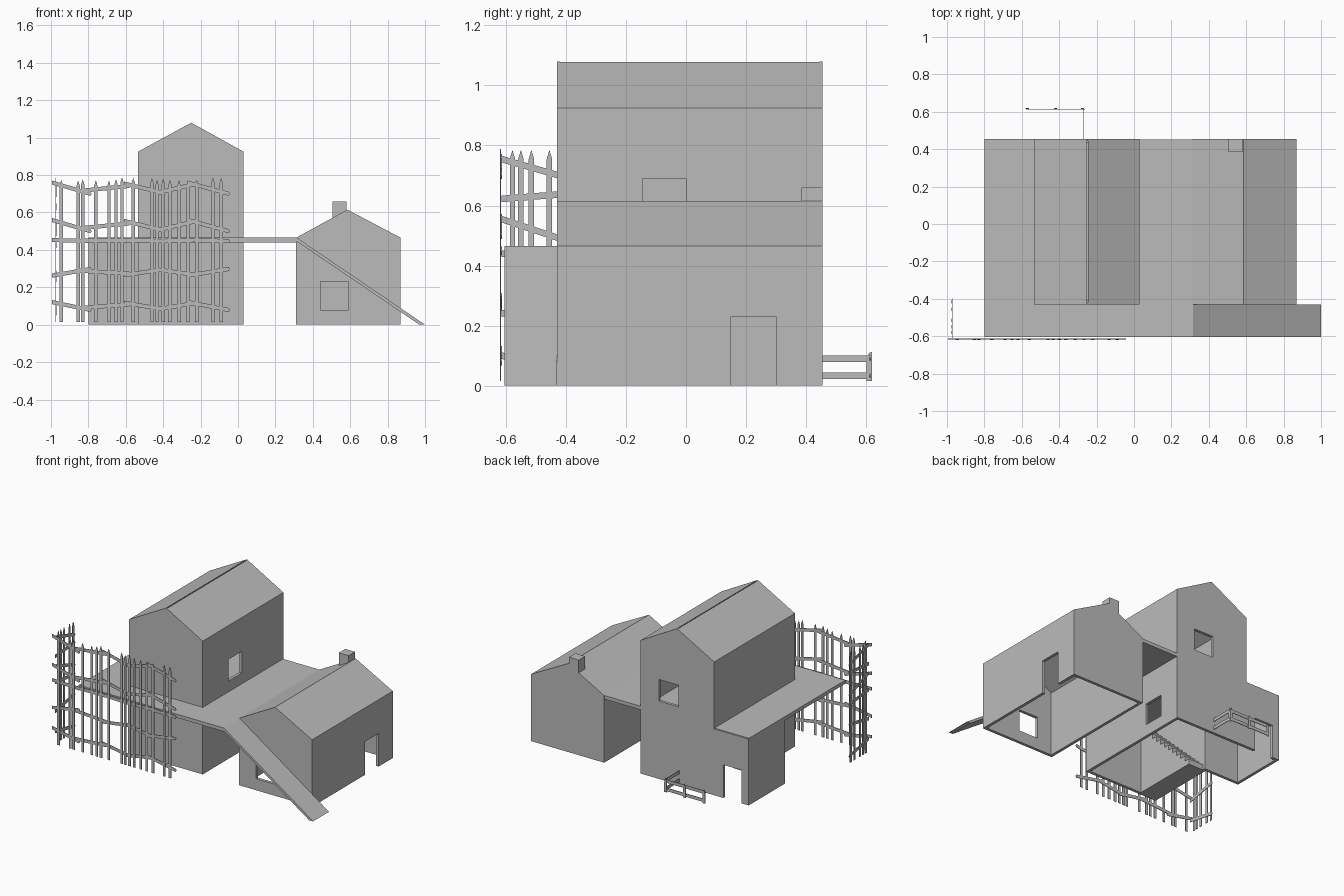
import bpy, bmesh, random
from mathutils import Vector

random.seed(4)
cube = bpy.data.objects.get("Cube")
if cube:
    bpy.data.objects.remove(cube, do_unlink=True)

grey = bpy.data.materials.new("plain grey")
grey.use_nodes = True
COLOUR = (0.5, 0.5, 0.5, 1)
grey.diffuse_color = COLOUR
grey.node_tree.nodes["Principled BSDF"].inputs["Base Color"].default_value = COLOUR


def add_prism(bm, pts, axis, a, b):
    """Extrude a flat outline (horizontal, z) from a to b along x or y."""
    def place(p, d):
        return (p[0], d, p[1]) if axis == "y" else (d, p[0], p[1])
    near = [bm.verts.new(place(p, a)) for p in pts]
    far = [bm.verts.new(place(p, b)) for p in pts]
    bm.faces.new(near)
    bm.faces.new(far[::-1])
    n = len(pts)
    for i in range(n):
        j = (i + 1) % n
        bm.faces.new((near[j], near[i], far[i], far[j]))


def finish(name, bm):
    bmesh.ops.recalc_face_normals(bm, faces=bm.faces[:])
    mesh = bpy.data.meshes.new(name)
    bm.to_mesh(mesh)
    bm.free()
    mesh.materials.append(grey)
    obj = bpy.data.objects.new(name, mesh)
    bpy.context.collection.objects.link(obj)
    return obj


def prism(name, pts, axis, a, b):
    bm = bmesh.new()
    add_prism(bm, pts, axis, a, b)
    return finish(name, bm)


def box(name, x0, x1, y0, y1, z0, z1):
    return prism(name, [(x0, z0), (x1, z0), (x1, z1), (x0, z1)], "y", y0, y1)


def boolean(obj, other, operation="DIFFERENCE"):
    mod = obj.modifiers.new("cut", "BOOLEAN")
    mod.operation = operation
    mod.solver = "EXACT"
    mod.object = other
    other.hide_render = True
    bpy.context.view_layer.objects.active = obj
    bpy.ops.object.modifier_apply(modifier=mod.name)
    bpy.data.objects.remove(other, do_unlink=True)


def cut(obj, *bounds):
    boolean(obj, box("cutter", *bounds))


def gable(x0, x1, xr, z0, eave, ridge):
    return [(x0, z0), (x1, z0), (x1, eave), (xr, ridge), (x0, eave)]


FRONT, BACK, T = -0.43, 0.455, 0.02
DECK = 0.465

# Small house: hollow gabled shell with front window and side door
small = prism("small_house", gable(0.31, 0.87, 0.585, 0, DECK, 0.615), "y", FRONT, BACK)
boolean(small, prism("cutter", gable(0.31 + T, 0.87 - T, 0.585, -0.1, DECK - T, 0.615 - T),
                     "y", FRONT + T, BACK - T))
cut(small, 0.44, 0.59, FRONT - 0.1, FRONT + 0.1, 0.08, 0.23)
cut(small, 0.8, 0.95, 0.15, 0.3, -0.1, 0.23)
box("chimney", 0.505, 0.58, 0.385, BACK, 0.56, 0.66)

# Tall house joined with a low side room, hollowed as one space
LEFT, RIGHT, SIDE, ROOM = -0.535, 0.03, -0.8, 0.055
tall = prism("tall_house", gable(LEFT, RIGHT, -0.25, 0, 0.925, 1.08), "y", FRONT, BACK)
boolean(tall, box("side_room", SIDE, LEFT + 0.1, ROOM, BACK, 0, DECK - 0.005), "UNION")
boolean(tall, prism("cutter", gable(LEFT + T, RIGHT - T, -0.25, -0.1, 0.925 - T, 1.08 - T),
                    "y", FRONT + T, BACK - T))
cut(tall, SIDE + T, LEFT + 0.05, ROOM + T, BACK - T, -0.1, 0.43)
# Window and door openings, then the ridge gap
cut(tall, RIGHT - 0.1, RIGHT + 0.1, -0.145, 0.0, 0.54, 0.69)
cut(tall, RIGHT - 0.1, RIGHT + 0.1, 0.15, 0.3, 0.08, 0.23)
cut(tall, -0.26, -0.11, BACK - 0.1, BACK + 0.1, 0.54, 0.69)
cut(tall, -0.745, -0.605, BACK - 0.1, BACK + 0.1, -0.1, 0.23)
cut(tall, -0.253, -0.246, FRONT + 0.01, BACK - 0.01, 1.05, 1.1)

# Deck running through the tall house, with a stairwell
deck = box("deck", SIDE, 0.315, -0.605, BACK - 0.003, 0.44, DECK)
cut(deck, LEFT + T, -0.4, FRONT + T, -0.1, 0.4, 0.5)

# Sloping ramp from the deck to the ground
prism("ramp", [(0.315, DECK), (0.315, 0.445), (0.97, 0), (1.0, 0)], "y", -0.605, FRONT)

# Solid indoor stairs
STEPS = 12
run, rise = 0.47 / STEPS, 0.45 / STEPS
outline = [(FRONT + T, 0), (ROOM, 0)]
for i in range(STEPS):
    y = ROOM - i * run
    outline += [(y, (i + 1) * rise), (y - run, (i + 1) * rise)]
prism("stairs", outline, "x", LEFT + T, -0.4)


def picket(bm, axis, centre, plane, z0, z1, w=0.009):
    pts = [(centre - w, z0), (centre + w, z0), (centre + w, z1 - 0.03),
           (centre, z1), (centre - w, z1 - 0.03)]
    add_prism(bm, pts, axis, plane - 0.002, plane + 0.002)


def rail(bm, axis, a, b, za, zb, plane, h=0.011):
    pts = [(a, za - h), (b, zb - h), (b + 0.008, zb), (b, zb + h), (a, za + h)]
    add_prism(bm, pts, axis, plane - 0.002, plane + 0.002)


# Tall crooked fence across the front
bm = bmesh.new()
for px in (-0.945, -0.855, -0.83, -0.76, -0.69, -0.652, -0.62, -0.56, -0.46,
           -0.433, -0.40, -0.364, -0.315, -0.267, -0.22, -0.134, -0.09):
    picket(bm, "y", px, -0.618, 0.015, 0.785 + random.uniform(-0.015, 0.005))
panels = [(-0.995, -0.79, -0.03), (-0.82, -0.58, 0.012),
          (-0.61, -0.4, -0.025), (-0.43, -0.22, 0.025), (-0.27, -0.05, -0.03)]
for a, b, tilt in panels:
    for z, k in ((0.73, 1), (0.53, 1), (0.45, 0.1), (0.28, -0.6), (0.1, 0.7)):
        rail(bm, "y", a, b, z - tilt * k, z + tilt * k, -0.6155)
finish("front_fence", bm)

# Return of the fence along the side
bm = bmesh.new()
for py in (-0.578, -0.55, -0.515, -0.455, -0.415):
    picket(bm, "x", py, -0.975, 0.015, 0.785)
for z, k in ((0.725, 0.03), (0.63, -0.008), (0.52, 0.035),
             (0.43, 0.01), (0.26, -0.02), (0.08, 0.02)):
    rail(bm, "x", -0.615, -0.405, z + k, z - k, -0.972)
finish("side_fence", bm)

# Low fence behind the house
bm = bmesh.new()
for px in (-0.57, -0.42, -0.275):
    picket(bm, "y", px, 0.617, 0.015, 0.112)
picket(bm, "x", 0.61, -0.268, 0.015, 0.112)
for z in (0.033, 0.09):
    rail(bm, "y", -0.577, -0.27, z, z, 0.613)
    rail(bm, "x", BACK, 0.605, z, z, -0.268)
finish("low_back_fence", bm)
